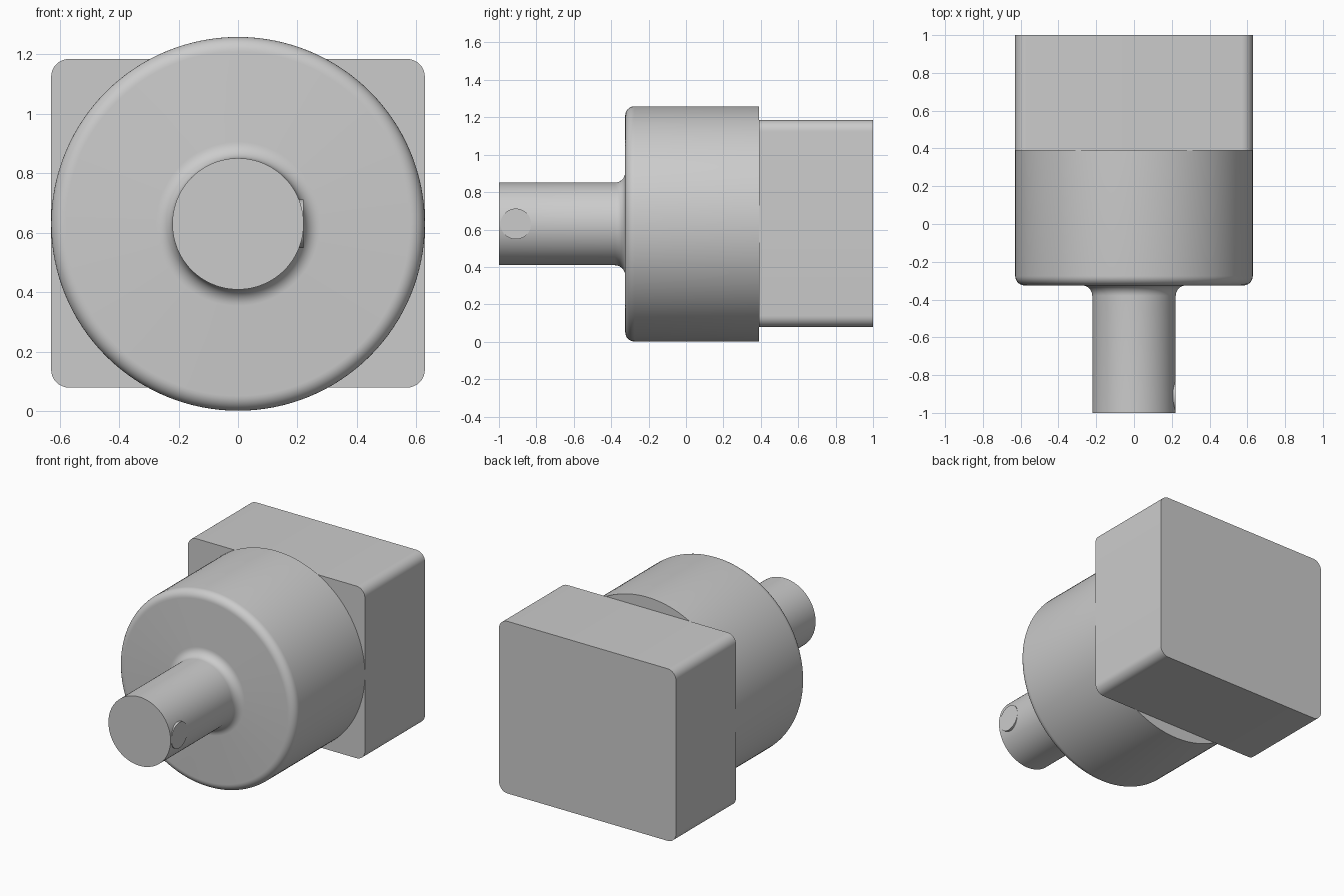
import bpy, bmesh, math
from mathutils import Matrix, Vector

cube = bpy.data.objects.get("Cube")
if cube:
    bpy.data.objects.remove(cube, do_unlink=True)

AXIS_Z = 0.63      # height of the motor axis
BODY_R, SHAFT_R = 0.629, 0.221
FRONT, FACE, JOINT, BACK = -1.0, -0.325, 0.39, 1.0

grey = bpy.data.materials.new("plain grey")
grey.use_nodes = True
colour = (0.6, 0.6, 0.6, 1)
grey.diffuse_color = colour
grey.node_tree.nodes["Principled BSDF"].inputs["Base Color"].default_value = colour


def finish(name, bm):
    """Turn a bmesh into a smooth-shaded object with crisp edges."""
    bmesh.ops.recalc_face_normals(bm, faces=bm.faces)
    mesh = bpy.data.meshes.new(name)
    bm.to_mesh(mesh)
    bm.free()
    mesh.materials.append(grey)
    obj = bpy.data.objects.new(name, mesh)
    bpy.context.collection.objects.link(obj)
    bpy.ops.object.select_all(action="DESELECT")
    obj.select_set(True)
    bpy.context.view_layer.objects.active = obj
    bpy.ops.object.shade_smooth_by_angle(angle=math.radians(30))
    return obj


def arc(cx, cy, r, start, end, steps=8):
    """Points on an arc, angles in degrees."""
    angles = [math.radians(start + (end - start) * i / steps) for i in range(steps + 1)]
    return [(cx + r * math.cos(a), cy + r * math.sin(a)) for a in angles]


def lathe(name, profile, steps=128):
    """Revolve (radius, y) points around the motor axis."""
    bm = bmesh.new()
    rings = []
    for r, y in profile:
        rings.append([bm.verts.new((r * math.cos(math.tau * i / steps), y,
                                    AXIS_Z + r * math.sin(math.tau * i / steps)))
                      for i in range(steps)])
    for a, b in zip(rings, rings[1:]):
        for i in range(steps):
            j = (i + 1) % steps
            bm.faces.new((a[i], a[j], b[j], b[i]))
    bm.faces.new(rings[0])
    bm.faces.new(rings[-1])
    return finish(name, bm)


# Shaft, filleted root and round body in one turned piece
root, rim = 0.055, 0.05
profile = [(SHAFT_R, FRONT)]
profile += arc(SHAFT_R + root, FACE - root, root, 180, 90)
profile += arc(BODY_R - rim, FACE + rim, rim, -90, 0)
profile += [(BODY_R, JOINT)]
lathe("shaft_and_body", profile)

# Flat-faced round pin set into the left side of the shaft
bm = bmesh.new()
bmesh.ops.create_cone(bm, cap_ends=True, segments=48, radius1=0.082, radius2=0.082,
                      depth=0.12,
                      matrix=Matrix.Translation((SHAFT_R - 0.06, -0.91, AXIS_Z))
                      @ Matrix.Rotation(math.pi / 2, 4, "Y"))
finish("shaft_pin", bm)

# Square rear housing with rounded long edges
half_w, half_h, corner = 0.629, 0.553, 0.06
outline = []
for sx, sz, start in ((1, 1, 0), (-1, 1, 90), (-1, -1, 180), (1, -1, 270)):
    outline += arc(sx * (half_w - corner), AXIS_Z + 0.002 + sz * (half_h - corner),
                   corner, start, start + 90)
bm = bmesh.new()
cap = bm.faces.new([bm.verts.new((x, JOINT, z)) for x, z in outline])
side = bmesh.ops.extrude_face_region(bm, geom=[cap], use_keep_orig=True)
bmesh.ops.translate(bm, vec=Vector((0, BACK - JOINT, 0)),
                    verts=[v for v in side["geom"] if isinstance(v, bmesh.types.BMVert)])
finish("rear_housing", bm)
